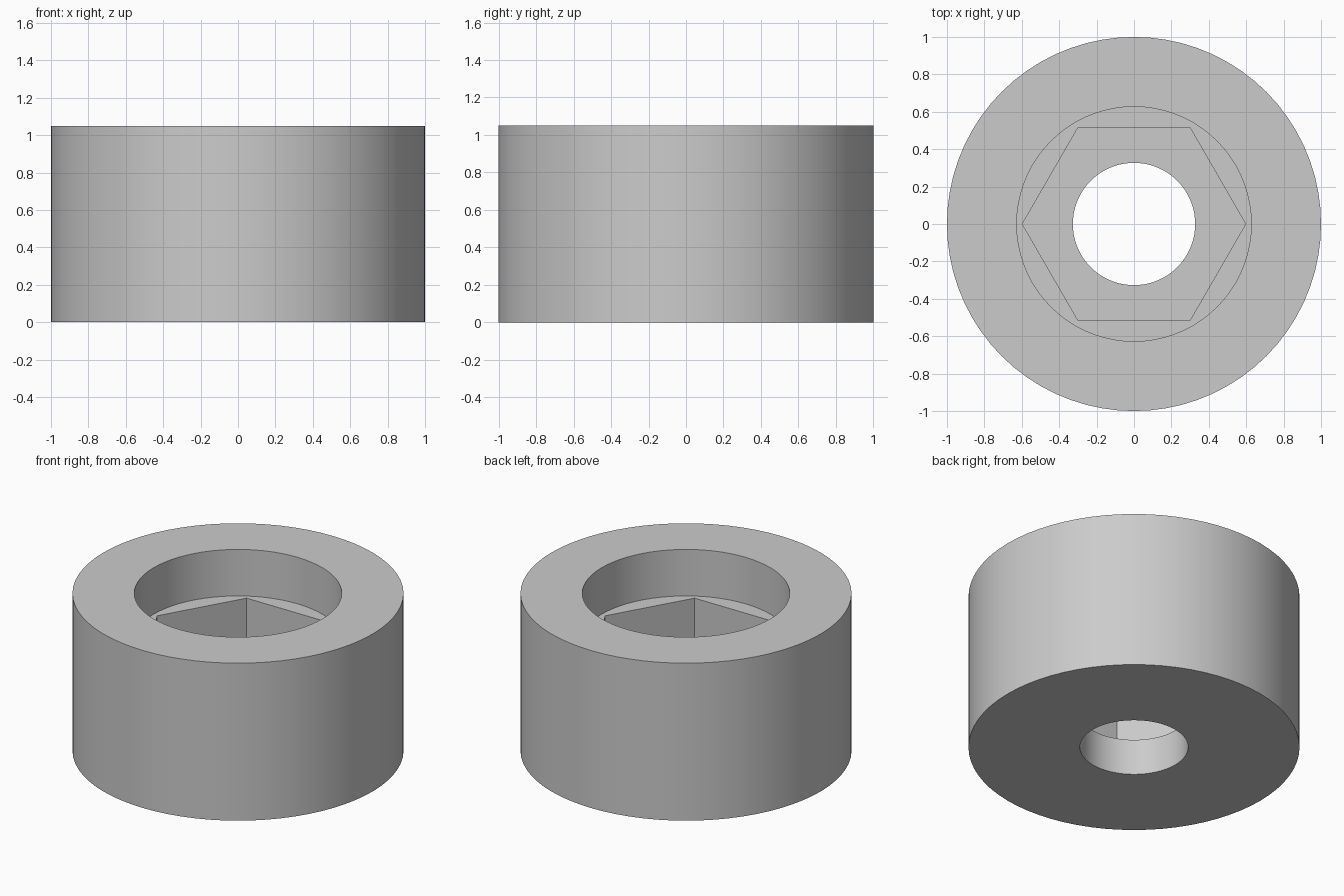
import bpy
import math

default_cube = bpy.data.objects.get("Cube")
if default_cube:
    bpy.data.objects.remove(default_cube, do_unlink=True)

HEIGHT = 1.05
POCKET_FLOOR = 0.24
RECESS_FLOOR = 0.74
SIDES = 72


def prism(name, radius, bottom, top, sides=SIDES, turn=0.0):
    """Upright prism spanning two heights."""
    bpy.ops.mesh.primitive_cylinder_add(
        vertices=sides, radius=radius, depth=top - bottom,
        location=(0, 0, (bottom + top) / 2), rotation=(0, 0, turn))
    obj = bpy.context.object
    obj.name = name
    bpy.ops.object.transform_apply(location=True, rotation=True, scale=True)
    return obj


# Grey material
grey = bpy.data.materials.new("grey")
grey.use_nodes = True
colour = (0.6, 0.6, 0.6, 1.0)
grey.diffuse_color = colour
grey.node_tree.nodes["Principled BSDF"].inputs["Base Color"].default_value = colour

# Solid round body
body = prism("round_body", 1.0, 0.0, HEIGHT)
body.data.materials.append(grey)

# Through bore, hexagonal pocket and round recess
above = HEIGHT + 0.2
cutters = [
    prism("bore_cutter", 0.327, -0.2, above),
    prism("hex_pocket_cutter", 0.597, POCKET_FLOOR, above, 6, math.pi / 6),
    prism("recess_cutter", 0.627, RECESS_FLOOR, above),
]
bpy.ops.object.select_all(action="DESELECT")
body.select_set(True)
bpy.context.view_layer.objects.active = body
for cutter in cutters:
    cutter.hide_render = True
    cut = body.modifiers.new(cutter.name, "BOOLEAN")
    cut.operation = "DIFFERENCE"
    cut.solver = "EXACT"
    cut.object = cutter
    bpy.ops.object.modifier_apply(modifier=cut.name)
    bpy.data.objects.remove(cutter, do_unlink=True)

# Smooth walls with crisp rims and hexagon corners
bpy.ops.object.shade_smooth_by_angle(angle=math.radians(30))
